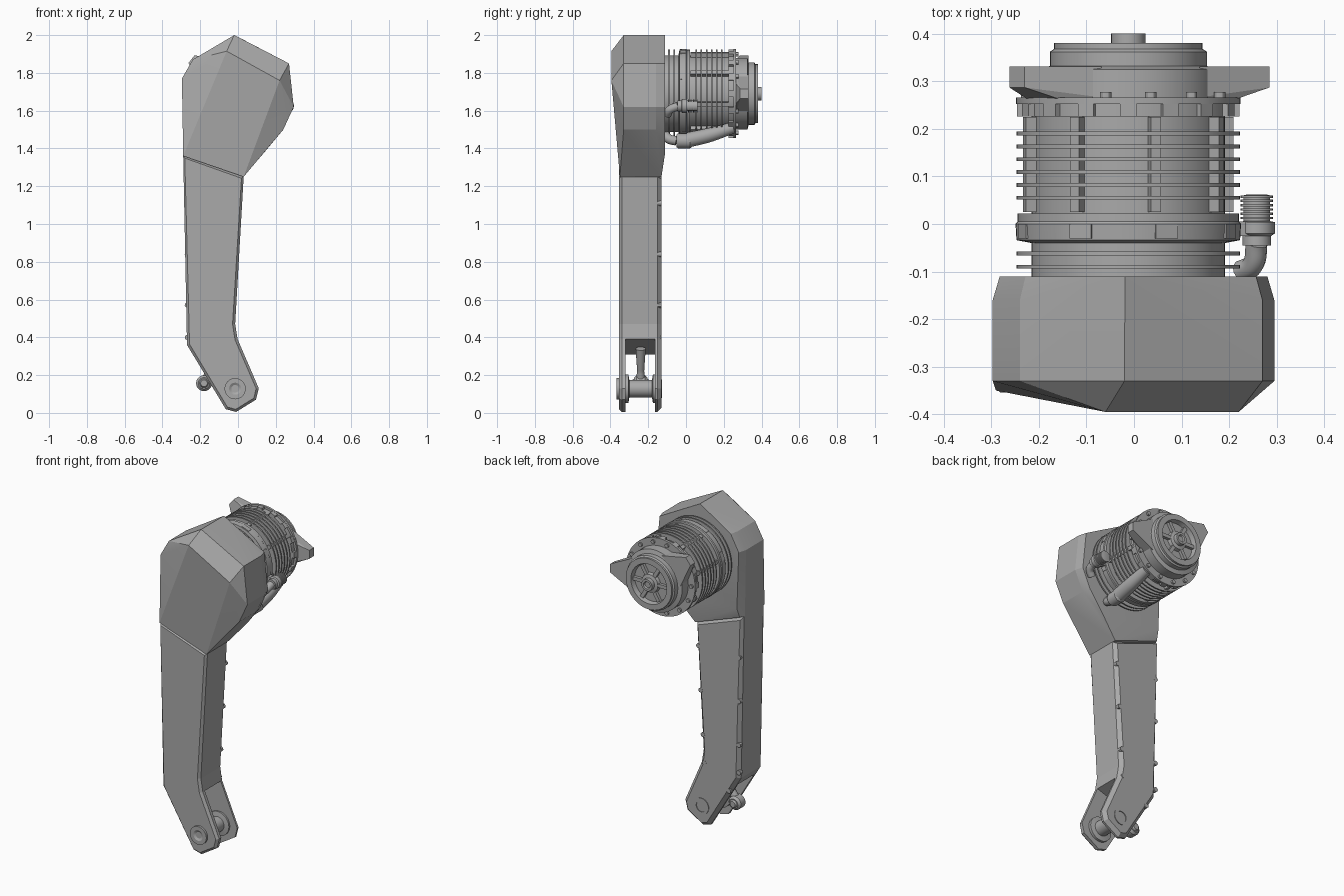
import bpy, bmesh, math
from mathutils import Vector, Matrix

cube = bpy.data.objects.get("Cube")
if cube:
    bpy.data.objects.remove(cube, do_unlink=True)

GREY = (0.4, 0.4, 0.4, 1)
mat = bpy.data.materials.new("plain_grey")
mat.use_nodes = True
mat.diffuse_color = GREY
mat.node_tree.nodes["Principled BSDF"].inputs["Base Color"].default_value = GREY

CX, CZ = -0.012, 1.69  # motor axis


def finish(name, bm, smooth=0):
    bmesh.ops.recalc_face_normals(bm, faces=bm.faces)
    me = bpy.data.meshes.new(name)
    bm.to_mesh(me)
    bm.free()
    me.materials.append(mat)
    ob = bpy.data.objects.new(name, me)
    bpy.context.collection.objects.link(ob)
    if smooth:
        bpy.ops.object.select_all(action='DESELECT')
        ob.select_set(True)
        bpy.context.view_layer.objects.active = ob
        bpy.ops.object.shade_smooth_by_angle(angle=math.radians(smooth))


def lathe(name, profile, x=CX, z=CZ, steps=48):
    """Spin (radius, y) points around an axis parallel to y."""
    bm = bmesh.new()
    vs = [bm.verts.new((r, y, 0)) for r, y in profile]
    es = [bm.edges.new(p) for p in zip(vs, vs[1:])]
    bmesh.ops.spin(bm, geom=vs + es, cent=(0, 0, 0), axis=(0, 1, 0),
                   angle=math.tau, steps=steps)
    bmesh.ops.remove_doubles(bm, verts=bm.verts, dist=0.0001)
    bmesh.ops.translate(bm, verts=bm.verts, vec=(x, 0, z))
    finish(name, bm, 30)


def prism(name, outline, y0, y1, chamfer=0.0):
    """Extrude an (x, z) outline from y0 to y1, chamfering the y1 rim."""
    bm = bmesh.new()
    face = bm.faces.new([bm.verts.new((x, y0, z)) for x, z in outline])
    ext = bmesh.ops.extrude_face_region(bm, geom=[face], use_keep_orig=True)
    top = [g for g in ext["geom"] if isinstance(g, bmesh.types.BMFace)][0]
    step = math.copysign(chamfer, y1 - y0)
    bmesh.ops.translate(bm, verts=top.verts, vec=(0, y1 - y0 - step, 0))
    if chamfer:
        bmesh.ops.inset_region(bm, faces=[top], thickness=chamfer, use_boundary=True)
        bmesh.ops.translate(bm, verts=top.verts, vec=(0, step, 0))
    finish(name, bm)


def box_ring(name, count, size, radius, y, start=0.0):
    """Blocks standing around the motor axis."""
    bm = bmesh.new()
    for i in range(count):
        m = (Matrix.Translation((CX, y, CZ))
             @ Matrix.Rotation(start + math.tau * i / count, 4, 'Y')
             @ Matrix.Translation((radius, 0, 0)) @ Matrix.Diagonal((*size, 1)))
        bmesh.ops.create_cube(bm, size=1, matrix=m)
    finish(name, bm)


def studs(name, places, r, depth):
    """Short cylinders along y at (x, y, z)."""
    bm = bmesh.new()
    for p in places:
        bmesh.ops.create_cone(bm, cap_ends=True, segments=12, radius1=r, radius2=r,
                              depth=depth, matrix=Matrix.Translation(p)
                              @ Matrix.Rotation(math.pi / 2, 4, 'X'))
    finish(name, bm, 30)


def tube(name, points, radii, bevel):
    cu = bpy.data.curves.new(name, 'CURVE')
    cu.dimensions = '3D'
    cu.bevel_depth = bevel
    cu.bevel_resolution = 3
    cu.use_fill_caps = True
    sp = cu.splines.new('BEZIER')
    sp.bezier_points.add(len(points) - 1)
    for bp, co, r in zip(sp.bezier_points, points, radii):
        bp.co, bp.radius = co, r
        bp.handle_left_type = bp.handle_right_type = 'AUTO'
    cu.materials.append(mat)
    ob = bpy.data.objects.new(name, cu)
    bpy.context.collection.objects.link(ob)


def fin(y):
    """Profile of one thin cooling fin."""
    return [(.203, y - .004), (.235, y - .004), (.235, y + .004), (.203, y + .004)]


# Faceted shoulder housing
HEAD = [(-.29, 1.36), (-.297, 1.77), (-.24, 1.87), (-.02, 2.0),
        (.27, 1.85), (.295, 1.62), (.24, 1.5), (.03, 1.25)]
pts = []
for x, z in HEAD:
    low = z < 1.4
    pts.append((x, -.16, z))
    pts.append((x * .95, -.13 if low else -.11, z))
    pts.append((x, -.35 if low else -.33, z))
pts += [(-.06, -.395, 1.915), (.22, -.395, 1.76), (.14, -.11, 1.38), (-.27, -.11, 1.42)]
bm = bmesh.new()
for p in pts:
    bm.verts.new(p)
bmesh.ops.convex_hull(bm, input=bm.verts)
loose = [v for v in bm.verts if not v.link_faces]
bmesh.ops.delete(bm, geom=loose, context='VERTS')
bmesh.ops.dissolve_limit(bm, angle_limit=math.radians(3), verts=bm.verts, edges=bm.edges)
finish("shoulder_housing", bm, 12)

# Arm: core plus front and back cheek plates that form a fork
TOP = [(-.29, 1.36), (.03, 1.25), (-.015, .47), (-.002, .39)]
CHEEK = TOP + [(.11, .13), (.095, .07), (-.01, .005), (-.065, .02), (-.27, .36)]
prism("arm_core", TOP + [(-.24, .31), (-.27, .36)], -.32, -.165)
prism("front_cheek", CHEEK, -.32, -.354, .014)
prism("back_cheek", CHEEK, -.165, -.13, .022)

# Screw heads sunk along the back rim
places = [(-.2, -.14, .27)]
for z in (1.11, .84, .57, .40):
    places += [(.016 - (1.25 - z) * .058, -.14, z), (-.268, -.14, z)]
studs("rim_screws", places, .014, .022)

# Fork pin with flanges, and the linkage rod
lathe("fork_pin", [(0, -.36), (.02, -.36), (.032, -.367), (.056, -.367), (.056, -.35),
                   (.075, -.33), (.075, -.305), (.046, -.3), (.046, -.18), (.075, -.175),
                   (.075, -.15), (.05, -.15), (.05, -.126), (.034, -.126), (.034, -.15),
                   (0, -.15)], x=-.015, z=.128, steps=32)
lathe("rod_eye", [(0, -.285), (.018, -.285), (.024, -.275), (.03, -.275), (.042, -.262),
                  (.042, -.218), (.03, -.205), (.024, -.205), (.018, -.195), (0, -.195)],
      x=-.18, z=.157, steps=24)
tube("linkage_rod", [(-.18, -.24, .157), (-.15, -.24, .22), (-.1, -.24, .34)],
     [1.3, .85, 1.2], .022)

# Motor body with cooling fins
prof = [(0, -.13), (.203, -.13)] + fin(-.09) + fin(-.062)
prof += [(.203, -.04), (.235, -.034), (.237, 0), (.233, .005), (.233, .022), (.203, .022)]
for i in range(6):
    prof += fin(.055 + i * .027)
prof += [(.203, .226), (.222, .226), (.222, .252), (.236, .252), (.236, .266), (0, .266)]
lathe("motor_body", prof, steps=64)
box_ring("fin_ribs", 8, (.03, .2, .022), .211, .125, math.radians(15))
box_ring("flange_lugs", 16, (.02, .026, .035), .224, .239)
box_ring("collar_lugs", 8, (.012, .03, .05), .232, -.015, math.radians(20))

# End cap: outer cup, recessed face, spokes and shaft
lathe("end_cap", [(.17, .262), (.19, .265), (.19, .325), (.165, .332), (.165, .362),
                  (.156, .368), (.156, .38), (.122, .38), (.116, .35), (0, .35)])
box_ring("cap_spokes", 6, (.09, .02, .022), .07, .358)
lathe("motor_shaft", [(.06, .35), (.055, .37), (.036, .375), (.036, .4), (.022, .4),
                      (.018, .39), (0, .39)], steps=32)
studs("flange_bolts", [(CX + .213 * math.cos(a), .268, CZ + .213 * math.sin(a))
                       for a in (math.tau * i / 14 for i in range(14))], .012, .018)

# Two clamp wings, one pointing left, one up and to the right
for label, deg in (("left", 0), ("right", 142)):
    bm = bmesh.new()
    rot = Matrix.Translation((CX, 0, CZ)) @ Matrix.Rotation(math.radians(-deg), 4, 'Y')
    for x, y0, half in ((.15, .266, .1), (.225, .262, .055), (.297, .287, .026)):
        for y in (y0, .331):
            for z in (-half, half):
                bm.verts.new(rot @ Vector((x, y, z)))
    bmesh.ops.convex_hull(bm, input=bm.verts)
    finish(label + "_clamp_wing", bm)

# Ribbed side connector with its elbow
prof = [(0, -.045), (.03, -.045), (.03, -.025), (.038, -.02), (.038, .004), (.028, .006)]
for i in range(6):
    y = .012 + i * .009
    prof += [(.028, y - .002), (.034, y - .002), (.034, y + .003), (.028, y + .003)]
lathe("side_connector", prof + [(.02, .062), (0, .062)], x=.258, z=1.625, steps=24)
tube("side_elbow", [(.225, -.1, 1.58), (.25, -.085, 1.605), (.258, -.04, 1.625)], [1, 1, 1], .023)
box_ring("connector_mount", 1, (.07, .03, .05), .235, -.01, math.radians(14))

# Lower cable gland tapering along the underside
lathe("lower_gland", [(0, -.05), (.034, -.05), (.04, -.04), (.04, .02), (.033, .03), (0, .03)],
      x=.12, z=1.44, steps=24)
tube("lower_elbow", [(.1, -.11, 1.47), (.115, -.09, 1.45), (.12, -.05, 1.44)], [1, 1, 1], .025)
tube("lower_conduit", [(.12, .01, 1.445), (.12, .12, 1.47), (.115, .25, 1.51)], [1, .95, .75], .042)
